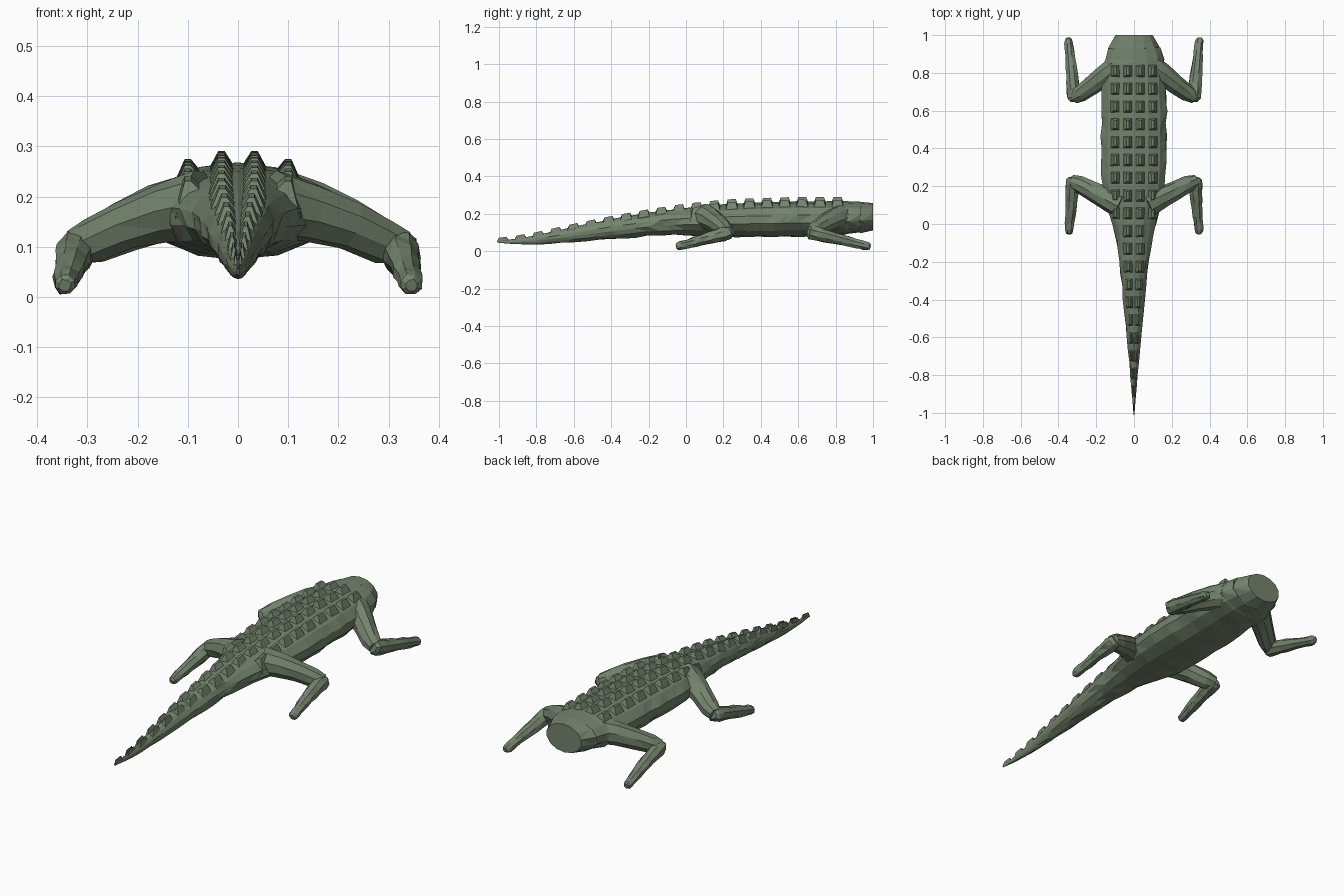
import bpy, bmesh, math, random
from mathutils import Vector

if "Cube" in bpy.data.objects:
    bpy.data.objects.remove(bpy.data.objects["Cube"])

random.seed(4)
hide = bpy.data.materials.new("hide_green")
hide.diffuse_color = (0.175, 0.23, 0.155, 1)
hide.use_nodes = True
hide.node_tree.nodes["Principled BSDF"].inputs["Base Color"].default_value = hide.diffuse_color


def finish(bm, name):
    bmesh.ops.recalc_face_normals(bm, faces=bm.faces)
    me = bpy.data.meshes.new(name)
    bm.to_mesh(me)
    bm.free()
    me.materials.append(hide)
    ob = bpy.data.objects.new(name, me)
    bpy.context.collection.objects.link(ob)
    return ob


def loft(name, rings):
    """Skin closed rings of points and cap both ends."""
    bm = bmesh.new()
    loops = [[bm.verts.new(p) for p in r] for r in rings]
    n = len(loops[0])
    for a, b in zip(loops, loops[1:]):
        for i in range(n):
            j = (i + 1) % n
            # split quads in alternating directions for a faceted hide
            if i % 2:
                bm.faces.new((a[i], a[j], b[j]))
                bm.faces.new((a[i], b[j], b[i]))
            else:
                bm.faces.new((a[i], a[j], b[i]))
                bm.faces.new((a[j], b[j], b[i]))
    bm.faces.new(loops[0])
    bm.faces.new(loops[-1])
    return finish(bm, name)


# Body stations: y, half width, bottom z, top z
BODY = [(-1, .003, .045, .055), (-.9, .011, .037, .068), (-.8, .02, .036, .085),
        (-.6, .037, .05, .13), (-.4, .057, .066, .17), (-.2, .077, .083, .205),
        (-.1, .09, .088, .218), (0, .113, .088, .23), (.1, .145, .083, .24),
        (.2, .167, .079, .25), (.3, .175, .077, .256), (.6, .175, .078, .265),
        (.85, .163, .09, .266), (.93, .138, .1, .262), (1, .1, .113, .256)]


def section(y):
    y = max(-1, min(1, y))
    for a, b in zip(BODY, BODY[1:]):
        if y <= b[0]:
            t = (y - a[0]) / (b[0] - a[0])
            return [p + (q - p) * t for p, q in zip(a, b)][1:]


def top_z(x, y):
    w, lo, hi = section(y)
    k = min(1, abs(x) / w)
    return (lo + hi) / 2 + (hi - lo) / 2 * math.sqrt(1 - k * k)


# Body and tail
rings = []
ys = sorted({round(-1 + i * .0667, 3) for i in range(30)} | {.85, .93, 1.0})
for y in ys:
    w, lo, hi = section(y)
    amp = 0 if y > .95 else min(.006, w * .07)
    ring = []
    for i in range(14):
        a = math.tau * (i + .5) / 14
        s = math.sin(a)
        r = 1 + random.uniform(-1, 1) * amp / w * (.4 if s > .5 else 1)
        dy = random.uniform(-1, 1) * amp if abs(y) < .95 else 0
        ring.append((w * math.cos(a) * r * 1.01, y + dy,
                     (lo + hi) / 2 + (hi - lo) / 2 * s * r * 1.02))
    rings.append(ring)
loft("body_and_tail", rings)

# Back scutes: ridged plates following the back, four columns then two
bm = bmesh.new()
for row in range(20):
    y = .81 - row * .0942
    w = section(y)[0]
    inner = min(.033, .42 * w)
    hw, h = min(.025, .36 * w), min(.03, .02 + .1 * w)
    cols = [-inner, inner] + ([-.1, .1] if y > .03 else [])
    for cx in cols:
        base = []
        for sx, sy in ((-1, -1), (1, -1), (1, 1), (-1, 1)):
            x, yy = cx + sx * hw, y + sy * .032
            base.append(bm.verts.new((x, yy, top_z(x, yy) - .004)))
        ridge = []
        for sx, sy in ((-1, -1), (1, -1), (1, 1), (-1, 1)):
            x, yy = cx + sx * hw * .25, y + sy * .021
            ridge.append(bm.verts.new((x, yy, top_z(cx, yy) + h - .003)))
        bm.faces.new(base)
        bm.faces.new(ridge)
        for i in range(4):
            j = (i + 1) % 4
            bm.faces.new((base[i], base[j], ridge[j], ridge[i]))
finish(bm, "back_scutes")


def limb(name, pts, side, sides, rough):
    """Tapered tube through (x, y, z, radius) points."""
    P = [Vector((p[0] * side, p[1], p[2])) for p in pts]
    rings = []
    for k, c in enumerate(P):
        t = (P[min(k + 1, len(P) - 1)] - P[max(k - 1, 0)]).normalized()
        u = t.cross(Vector((0, 0, 1))).normalized()
        v = u.cross(t)
        ring = []
        for i in range(sides):
            a = math.tau * (i + .5) / sides
            r = pts[k][3] * (1 + random.uniform(-rough, rough))
            q = c + u * math.cos(a) * r + v * math.sin(a) * r
            q.z = max(q.z, 0)
            ring.append(q)
        rings.append(ring)
    loft(name, rings)


def shin(knee, foot, r0, r1):
    """Points from behind the knee to the rounded foot."""
    out = []
    for t in (-.09, -.04, .08, .22, .36, .5, .64, .78, .9, .97, 1):
        r = r0 + (r1 - r0) * max(0, t) ** .6
        r *= {-.09: .55, -.04: .85, .97: .9, 1: .55}.get(t, 1)
        out.append((*[a + (b - a) * t for a, b in zip(knee, foot)], r))
    return out


# Legs: thick upper leg and knobbly lower leg on each side
for side, word in ((-1, "left"), (1, "right")):
    limb(f"{word}_shoulder_leg",
         [(.09, .83, .185, .066), (.15, .79, .17, .06), (.22, .738, .143, .051),
          (.285, .69, .114, .045), (.32, .668, .1, .034)], side, 9, .05)
    limb(f"{word}_shoulder_shin",
         shin((.318, .678, .098), (.348, .985, .023), .043, .023), side, 8, .13)
    limb(f"{word}_hip_leg",
         [(.07, .1, .185, .07), (.14, .135, .17, .061), (.22, .175, .143, .051),
          (.29, .212, .112, .045), (.33, .228, .1, .034)], side, 9, .05)
    limb(f"{word}_hip_shin",
         shin((.323, .22, .098), (.345, -.052, .023), .043, .023), side, 8, .13)
